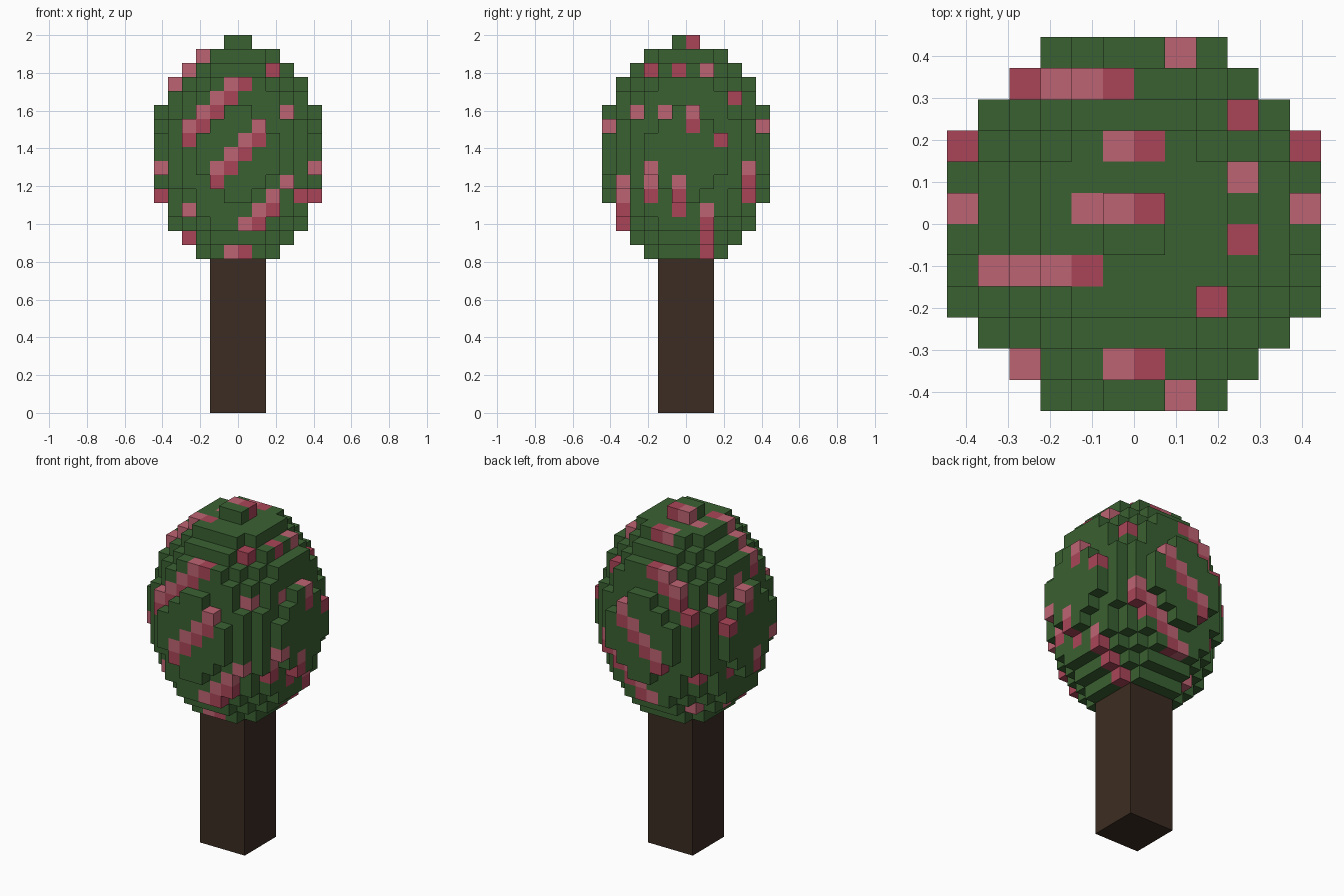
import bpy
import bmesh
from mathutils import Vector

cube = bpy.data.objects.get("Cube")
if cube:
    bpy.data.objects.remove(cube, do_unlink=True)

UNIT = 2 / 27          # edge of one block
TRUNK_BLOCKS = 11      # trunk height in blocks
CROWN_BLOCKS = 16      # crown height in blocks
HALF = 6               # crown half width in blocks


def make_material(name, hex_colour):
    def linear(v):
        return v / 12.92 if v <= 0.04045 else ((v + 0.055) / 1.055) ** 2.4
    rgb = [linear(int(hex_colour[i:i + 2], 16) / 255) for i in (0, 2, 4)]
    mat = bpy.data.materials.new(name)
    mat.use_nodes = True
    mat.diffuse_color = (*rgb, 1)
    mat.node_tree.nodes["Principled BSDF"].inputs["Base Color"].default_value = (*rgb, 1)
    return mat


leaf = make_material("leaf green", "3A6132")
light_pink = make_material("light pink blossom", "BE6473")
dark_pink = make_material("dark pink blossom", "AA4558")
bark = make_material("brown bark", "3B2C22")


def finish(name, bm, materials):
    mesh = bpy.data.meshes.new(name)
    bm.to_mesh(mesh)
    bm.free()
    for mat in materials:
        mesh.materials.append(mat)
    obj = bpy.data.objects.new(name, mesh)
    bpy.context.collection.objects.link(obj)
    return obj


# Trunk: one square post
bm = bmesh.new()
bmesh.ops.create_cube(bm, size=1)
height = TRUNK_BLOCKS * UNIT
bmesh.ops.scale(bm, vec=(4 * UNIT, 4 * UNIT, height), verts=bm.verts)
bmesh.ops.translate(bm, vec=(0, 0, height / 2), verts=bm.verts)
finish("trunk", bm, [bark])


# Crown: blocks filling an egg shape, with blossom running in diagonal bands
def in_crown(x, y, z):
    return (0 <= z < CROWN_BLOCKS and
            (x + 0.5) ** 2 + (y + 0.5) ** 2 + 0.56 * (z - 7) ** 2 <= 37.5)


def blossom(x, y, z):
    band = (z - x - 5 * y) % 11
    return {5: 1, 4: 2}.get(band, 0)


def add_face(bm, cell, axis, side):
    """Add the square on one side of a block, facing outwards."""
    normal = Vector((0, 0, 0))
    normal[axis] = side
    u, v = Vector((0, 0, 0)), Vector((0, 0, 0))
    u[(axis + 1) % 3] = 0.5
    v[(axis + 2) % 3] = 0.5 * side
    centre = Vector(cell) + Vector((0.5, 0.5, 0.5)) + normal / 2
    base = Vector((0, 0, TRUNK_BLOCKS))
    corners = (centre - u - v, centre + u - v, centre + u + v, centre - u + v)
    face = bm.faces.new([bm.verts.new((c + base) * UNIT) for c in corners])
    face.material_index = blossom(*cell)


bm = bmesh.new()
for x in range(-HALF, HALF):
    for y in range(-HALF, HALF):
        for z in range(CROWN_BLOCKS):
            if not in_crown(x, y, z):
                continue
            for axis in range(3):
                for side in (-1, 1):
                    neighbour = [x, y, z]
                    neighbour[axis] += side
                    if not in_crown(*neighbour):
                        add_face(bm, (x, y, z), axis, side)
bmesh.ops.remove_doubles(bm, verts=bm.verts, dist=UNIT / 100)
finish("crown", bm, [leaf, light_pink, dark_pink])
